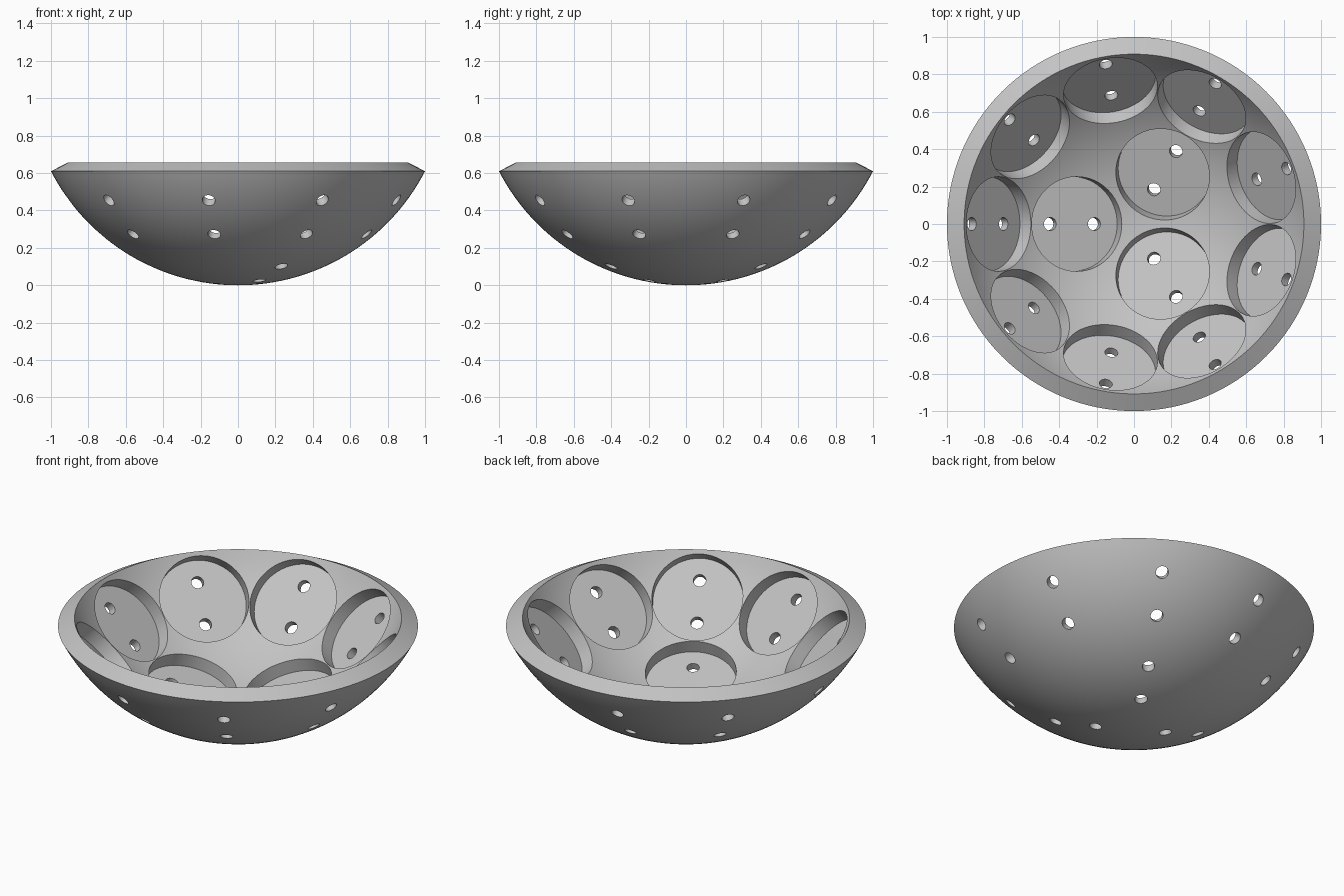
import bpy
import bmesh
from math import sin, cos, asin, radians, tau
from mathutils import Matrix, Vector

OUTER, INNER = 1.125, 1.022      # shell radii about a shared centre
RIM_ANGLE = asin(1 / OUTER)      # angle from the bottom up to the rim
CENTRE = Vector((0, 0, OUTER))
FLOOR = 1.07                     # distance from the centre to the pocket floors
SEGMENTS, RINGS = 128, 32

cube = bpy.data.objects.get("Cube")
if cube:
    bpy.data.objects.remove(cube, do_unlink=True)

grey = bpy.data.materials.new("grey")
grey.use_nodes = True
colour = (0.55, 0.55, 0.55, 1)
grey.diffuse_color = colour
grey.node_tree.nodes["Principled BSDF"].inputs["Base Color"].default_value = colour


def add_object(name, bm):
    mesh = bpy.data.meshes.new(name)
    bm.to_mesh(mesh)
    bm.free()
    obj = bpy.data.objects.new(name, mesh)
    bpy.context.collection.objects.link(obj)
    mesh.materials.append(grey)
    return obj


def arc(radius):
    steps = [RIM_ANGLE * i / RINGS for i in range(RINGS + 1)]
    return [CENTRE + radius * Vector((sin(a), 0, -cos(a))) for a in steps]


def add_cylinder(bm, frame, radius, near, far, offset=0, sides=64):
    place = frame @ Matrix.Translation((offset, 0, -(near + far) / 2))
    bmesh.ops.create_cone(bm, cap_ends=True, segments=sides, radius1=radius,
                          radius2=radius, depth=far - near, matrix=place)


# Bowl shell: spun cross-section with a rim cut square to the wall
bm = bmesh.new()
profile = [bm.verts.new(p) for p in arc(OUTER) + arc(INNER)[::-1]]
edges = [bm.edges.new(pair) for pair in zip(profile, profile[1:])]
bmesh.ops.spin(bm, geom=profile + edges, cent=(0, 0, 0), axis=(0, 0, 1),
               angle=tau, steps=SEGMENTS, use_duplicate=False)
bmesh.ops.remove_doubles(bm, verts=bm.verts, dist=0.0001)
bmesh.ops.recalc_face_normals(bm, faces=bm.faces)
bowl = add_object("bowl", bm)

# Round pockets in two rings, each with a pair of drilled holes
pockets, holes = bmesh.new(), bmesh.new()
for count, tilt in ((3, 18), (9, 47)):
    for i in range(count):
        frame = (Matrix.Translation(CENTRE)
                 @ Matrix.Rotation(tau * (i / count + 0.5), 4, "Z")
                 @ Matrix.Rotation(-radians(tilt), 4, "Y"))
        add_cylinder(pockets, frame, 0.253, 0.984, FLOOR)
        for side in (-1, 1):
            add_cylinder(holes, frame, 0.035, FLOOR - 0.03, OUTER + 0.04,
                         side * 0.124, 24)

cutters = [add_object("pocket_cutter", pockets), add_object("hole_cutter", holes)]
for cutter in cutters:
    cutter.hide_render = True
    cut = bowl.modifiers.new(cutter.name, "BOOLEAN")
    cut.operation = "DIFFERENCE"
    cut.solver = "EXACT"
    cut.object = cutter

# Keep the cut result and drop the cutters
bpy.context.view_layer.update()
graph = bpy.context.evaluated_depsgraph_get()
result = bpy.data.meshes.new_from_object(bowl.evaluated_get(graph))
bowl.modifiers.clear()
bowl.data = result
result.materials.clear()
result.materials.append(grey)
for cutter in cutters:
    bpy.data.objects.remove(cutter, do_unlink=True)

# Smooth curved walls, crisp edges
for obj in bpy.context.selected_objects:
    obj.select_set(False)
bowl.select_set(True)
bpy.context.view_layer.objects.active = bowl
bpy.ops.object.shade_smooth_by_angle(angle=radians(30))
